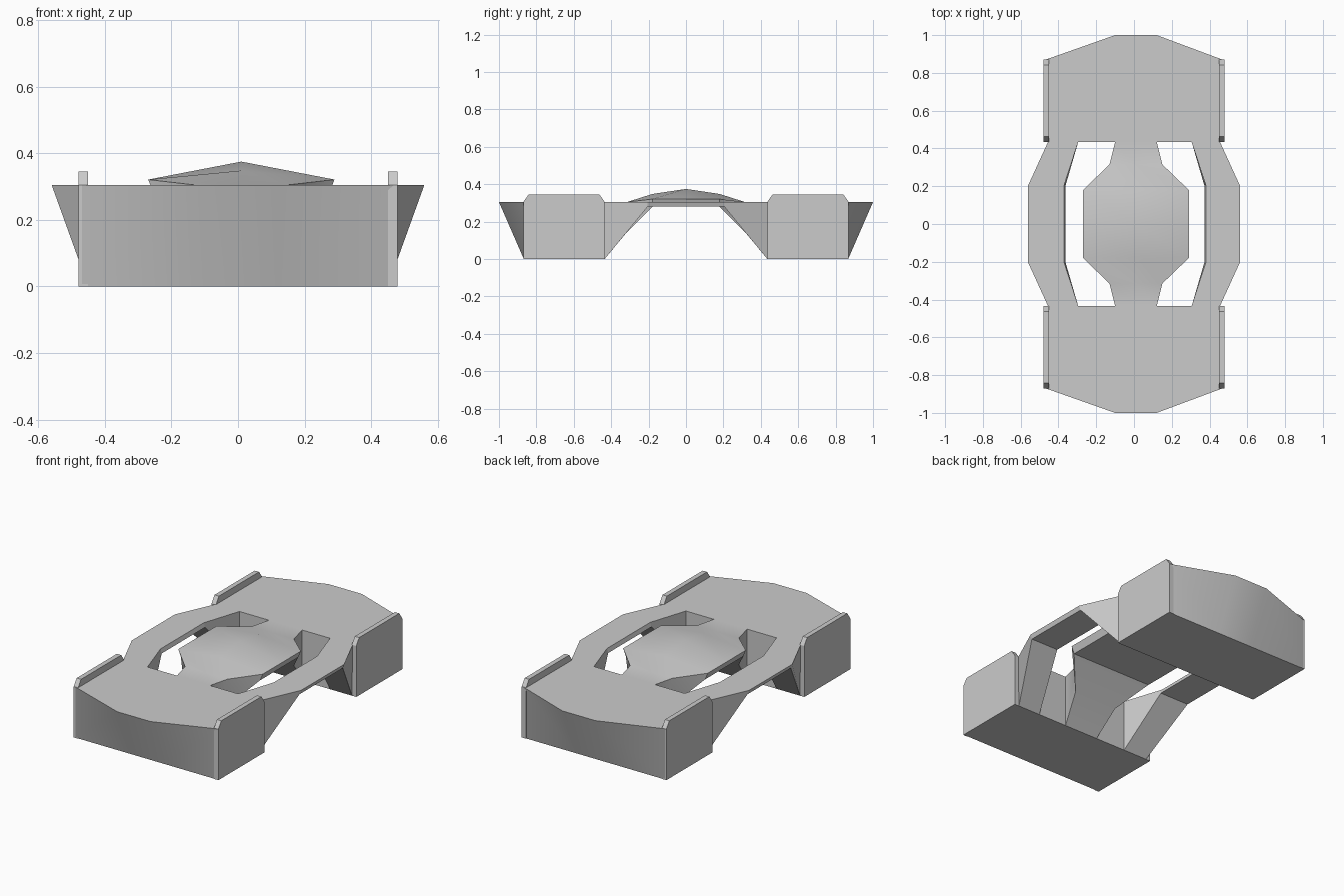
import bpy
import math

cube = bpy.data.objects.get("Cube")
if cube:
    bpy.data.objects.remove(cube)

grey = bpy.data.materials.new("plain grey")
grey.use_nodes = True
colour = (0.6, 0.6, 0.6, 1)
grey.diffuse_color = colour
grey.node_tree.nodes["Principled BSDF"].inputs["Base Color"].default_value = colour

DECK, UNDER = 0.305, 0.28
HALF, INNER, OUTER = 0.477, 0.435, 0.867
SHIFT = 0.01      # the centre part sits slightly off the middle


def loft(name, rings, smooth=0):
    """Skin a row of matching closed rings and cap both ends."""
    n = len(rings[0])
    verts = [p for ring in rings for p in ring]
    faces = [tuple(range(n))[::-1], tuple(range(len(verts) - n, len(verts)))]
    for r in range(len(rings) - 1):
        for i in range(n):
            a, b = r * n + i, r * n + (i + 1) % n
            faces.append((a, b, b + n, a + n))
    mesh = bpy.data.meshes.new(name)
    mesh.from_pydata(verts, [], faces)
    mesh.materials.append(grey)
    obj = bpy.data.objects.new(name, mesh)
    bpy.context.collection.objects.link(obj)
    bpy.ops.object.select_all(action="DESELECT")
    obj.select_set(True)
    bpy.context.view_layer.objects.active = obj
    bpy.ops.object.mode_set(mode="EDIT")
    bpy.ops.mesh.select_all(action="SELECT")
    bpy.ops.mesh.normals_make_consistent(inside=False)
    bpy.ops.object.mode_set(mode="OBJECT")
    if smooth:
        bpy.ops.object.shade_smooth_by_angle(angle=math.radians(smooth))
    return obj


for end, sy in (("front", -1), ("back", 1)):
    # end block with a nose that flares out towards the deck
    def outline(z, nose):
        pts = [(-HALF, INNER), (-HALF, OUTER), (SHIFT - 0.11, nose),
               (SHIFT + 0.11, nose), (HALF, OUTER), (HALF, INNER)]
        return [(x, sy * y, z) for x, y in pts]
    loft(end + "_block", [outline(0, OUTER), outline(DECK, 1.0)], 30)

    # side plates with chamfered upper corners
    for side, sx in (("left", 1), ("right", -1)):
        profile = [(INNER, 0), (INNER, DECK), (0.462, 0.345),
                   (0.842, 0.345), (0.87, DECK), (0.87, 0)]
        loft(f"{end}_{side}_plate",
             [[(sx * x, sy * y, z) for y, z in profile] for x in (0.45, 0.479)])

# arched side arms: y, top outer, top inner, bottom outer, bottom inner, bottom z
arm = [(INNER, 0.455, 0.30, 0.45, 0.30, 0),
       (0.205, 0.56, 0.375, 0.551, 0.367, UNDER)]
for side, sx in (("left", 1), ("right", -1)):
    rings = []
    for sy, rows in ((-1, arm), (1, arm[::-1])):
        for y, to, ti, bo, bi, z in rows:
            rings.append([(sx * to, sy * y, DECK),
                          (sx * ti + SHIFT / 2, sy * y, DECK),
                          (sx * bi + SHIFT / 2, sy * y, z),
                          (sx * bo, sy * y, z)])
    loft(side + "_arm", rings)

# centre bridge with a domed top: y, top half width, bottom half width,
# bottom z, edge z, ridge z
half = [(INNER, 0.11, 0.11, 0, DECK, DECK),
        (0.315, 0.14, 0.14, 0.145, DECK, DECK),
        (0.18, 0.28, 0.263, UNDER, 0.321, 0.348)]
middle = [(0, 0.28, 0.263, UNDER, 0.321, 0.375)]
rings = []
for sy, rows in ((-1, half), (1, middle + half[::-1])):
    for y, wt, wb, zb, ze, zr in rows:
        rings.append([(SHIFT + x, sy * y, z) for x, z in
                      ((-wb, zb), (wb, zb), (wt, ze), (0, zr), (-wt, ze))])
loft("centre_bridge", rings, 32)
